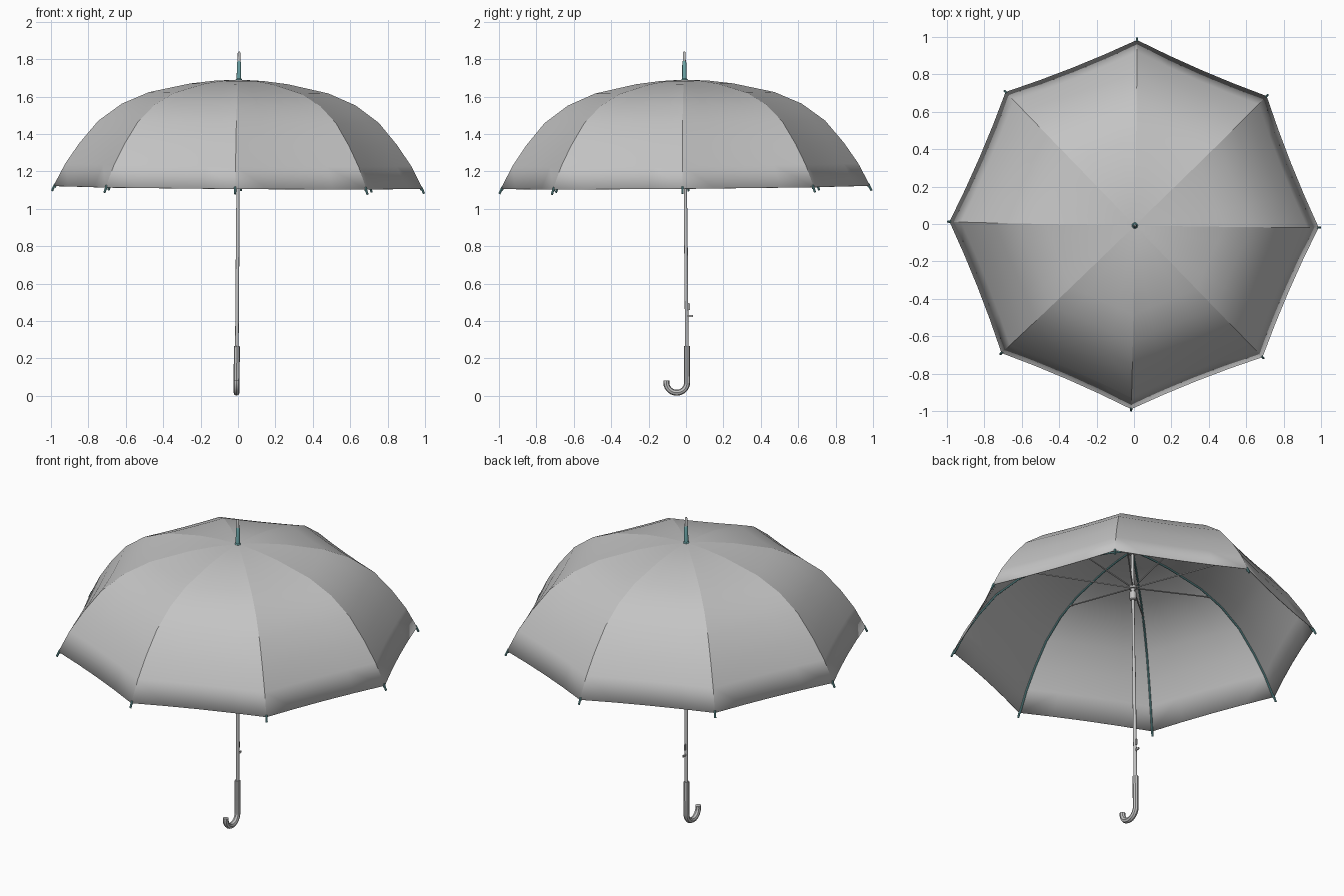
import bpy, bmesh, math
from mathutils import Matrix, Vector

cube = bpy.data.objects.get("Cube")
if cube:
    bpy.data.objects.remove(cube, do_unlink=True)


def material(name, rgb):
    m = bpy.data.materials.new(name)
    m.use_nodes = True
    m.diffuse_color = (*rgb, 1)
    m.node_tree.nodes["Principled BSDF"].inputs["Base Color"].default_value = (*rgb, 1)
    return m


grey = material("grey", (0.55, 0.55, 0.55))
teal = material("teal", (0.16, 0.40, 0.41))

RIBS = 8
STEP = math.tau / RIBS
TURN = math.radians(-0.9)
# Rib profile as (radius, height), apex to rim
PROFILE = [(0.012, 1.69), (0.13, 1.684), (0.26, 1.668), (0.48, 1.62), (0.625, 1.557),
           (0.75, 1.465), (0.85, 1.345), (0.925, 1.235), (0.987, 1.115)]
parts = []


def polar(r, angle, z):
    return Vector((r * math.cos(angle), r * math.sin(angle), z))


def finish(obj, mat, angle=35):
    obj.data.materials.clear()
    obj.data.materials.append(mat)
    bpy.ops.object.select_all(action="DESELECT")
    obj.select_set(True)
    bpy.context.view_layer.objects.active = obj
    if angle:
        bpy.ops.object.shade_smooth_by_angle(angle=math.radians(angle))
    parts.append(obj)
    return obj


def mesh_object(name, bm):
    me = bpy.data.meshes.new(name)
    bm.to_mesh(me)
    bm.free()
    obj = bpy.data.objects.new(name, me)
    bpy.context.collection.objects.link(obj)
    return obj


def tube(name, paths, radius, mat):
    """Round bars along one or more paths, joined in one mesh."""
    cu = bpy.data.curves.new(name, "CURVE")
    cu.dimensions = "3D"
    cu.bevel_depth = radius
    cu.bevel_resolution = 2
    cu.use_fill_caps = True
    for path in paths:
        spline = cu.splines.new("POLY")
        spline.points.add(len(path) - 1)
        for point, co in zip(spline.points, path):
            point.co = (*co, 1)
    obj = bpy.data.objects.new(name, cu)
    bpy.context.collection.objects.link(obj)
    bpy.ops.object.select_all(action="DESELECT")
    obj.select_set(True)
    bpy.context.view_layer.objects.active = obj
    bpy.ops.object.convert(target="MESH")
    return finish(bpy.context.view_layer.objects.active, mat)


def lathe(name, profile, mat, sides=16):
    """Solid of revolution around z from (radius, height) points."""
    bm = bmesh.new()
    rings = [[bm.verts.new(polar(r, i * math.tau / sides, z)) for i in range(sides)]
             for r, z in profile]
    for a, b in zip(rings, rings[1:]):
        for i in range(sides):
            j = (i + 1) % sides
            bm.faces.new((a[i], a[j], b[j], b[i]))
    bm.faces.new(rings[0])
    bm.faces.new(rings[-1])
    bmesh.ops.recalc_face_normals(bm, faces=bm.faces)
    return finish(mesh_object(name, bm), mat)


def box(name, size, centre, mat):
    bm = bmesh.new()
    bmesh.ops.create_cube(bm, size=1)
    bmesh.ops.scale(bm, vec=size, verts=bm.verts)
    bmesh.ops.translate(bm, vec=centre, verts=bm.verts)
    return finish(mesh_object(name, bm), mat, 0)


# Canopy: cloth panels stretched between the ribs, pulled in slightly mid-panel
CUTS = 4
bm = bmesh.new()
rings = []
for r, z in PROFILE:
    ring = []
    for k in range(RIBS):
        a = polar(r, TURN + k * STEP, z)
        b = polar(r, TURN + (k + 1) * STEP, z)
        for c in range(CUTS):
            t = c / CUTS
            p = a.lerp(b, t)
            pull = 1 - 0.012 * 4 * t * (1 - t)
            ring.append(bm.verts.new((p.x * pull, p.y * pull, z)))
    rings.append(ring)
count = RIBS * CUTS
for inner, outer in zip(rings, rings[1:]):
    for i in range(count):
        j = (i + 1) % count
        bm.faces.new((inner[i], outer[i], outer[j], inner[j])).smooth = True
bm.faces.new(rings[0]).smooth = True
bm.normal_update()
for inner, outer in zip(rings, rings[1:]):
    for i in range(0, count, CUTS):
        bm.edges.get((inner[i], outer[i])).smooth = False
canopy = finish(mesh_object("canopy", bm), grey, 0)
solid = canopy.modifiers.new("cloth thickness", "SOLIDIFY")
solid.thickness = 0.003
solid.offset = -1

# Ribs under the seams, with tips poking past the rim, and stretchers
ribs, tips, stretchers = [], [], []
for k in range(RIBS):
    a = TURN + k * STEP
    ribs.append([polar(r - 0.006 * r, a, z - 0.009) for r, z in PROFILE])
    tips.append([polar(0.978, a, 1.125), polar(0.995, a, 1.088)])
    stretchers.append([polar(0.012, a, 1.45), polar(0.54, a, 1.582)])
tube("ribs", ribs, 0.005, teal)
tube("rib_tips", tips, 0.006, teal)
tube("stretchers", stretchers, 0.004, grey)

# Shaft, ferrule and sliding runner
lathe("shaft", [(0.0095, 0.25), (0.0095, 1.0), (0.008, 1.01), (0.008, 1.69)], grey)
lathe("ferrule", [(0.016, 1.685), (0.016, 1.692), (0.012, 1.697), (0.011, 1.78), (0.008, 1.79)], teal)
lathe("ferrule_tip", [(0.008, 1.788), (0.007, 1.835), (0.004, 1.84)], grey)
lathe("runner", [(0.014, 1.37), (0.018, 1.375), (0.018, 1.42), (0.012, 1.425),
                 (0.012, 1.44), (0.022, 1.442), (0.022, 1.458), (0.012, 1.46)], grey)
lathe("top_notch", [(0.016, 1.655), (0.02, 1.66), (0.02, 1.675), (0.016, 1.68)], grey)

# Catch spring and stop pin on the back of the shaft
box("catch_spring", (0.006, 0.014, 0.035), (0, 0.011, 0.475), grey)
box("stop_pin", (0.008, 0.03, 0.01), (0, 0.018, 0.427), grey)

# Hooked handle
HOOK = 0.056
path = [Vector((0, 0, 0.265)), Vector((0, 0, 0.17))]
for i in range(17):
    t = math.radians(190) * i / 16
    path.append(Vector((0, -HOOK + HOOK * math.cos(t), 0.073 - HOOK * math.sin(t))))
tube("handle", [path], 0.016, grey)

# The whole umbrella leans very slightly
axis = Vector((0.0075, -0.009, 1))
lean = Matrix.Translation((-0.008, 0.007, 0)) @ Vector((0, 0, 1)).rotation_difference(axis).to_matrix().to_4x4()
for obj in parts:
    obj.data.transform(lean)
